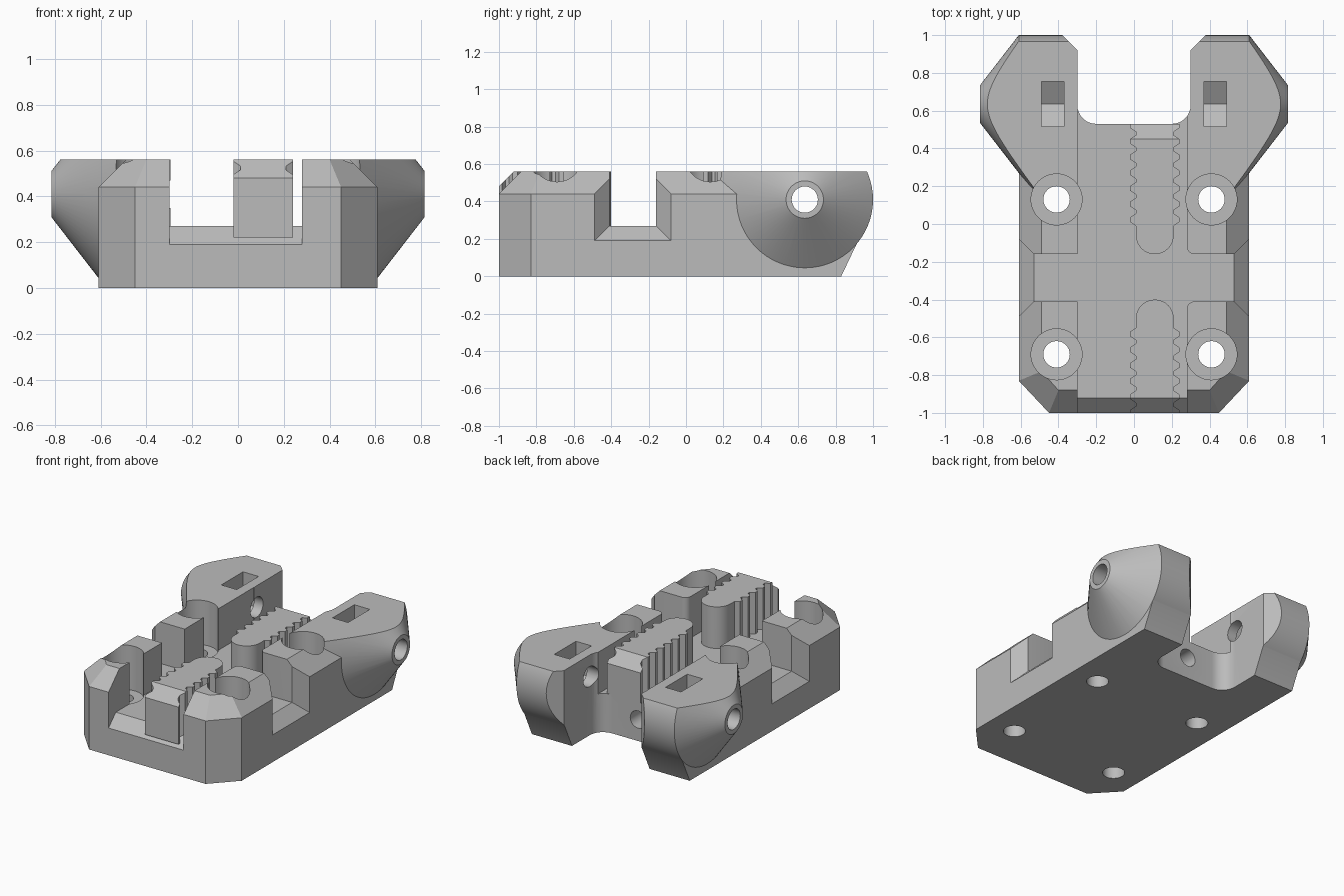
import bpy, bmesh, math
from mathutils import Vector

if "Cube" in bpy.data.objects:
    bpy.data.objects.remove(bpy.data.objects["Cube"], do_unlink=True)

grey = bpy.data.materials.new("plain_grey")
grey.use_nodes = True
COLOR = (0.5, 0.5, 0.5, 1)
grey.diffuse_color = COLOR
grey.node_tree.nodes["Principled BSDF"].inputs["Base Color"].default_value = COLOR

TOP, FLOOR = 0.56, 0.27
PIVOT_Y, PIVOT_Z = 0.635, 0.41


def loft(name, rings):
    """Closed solid through matching rings of 3D points."""
    bm = bmesh.new()
    loops = [[bm.verts.new(p) for p in ring] for ring in rings]
    n = len(loops[0])
    for a, b in zip(loops, loops[1:]):
        for i in range(n):
            j = (i + 1) % n
            bm.faces.new((a[i], a[j], b[j], b[i]))
    bm.faces.new(loops[0][::-1])
    bm.faces.new(loops[-1])
    bmesh.ops.recalc_face_normals(bm, faces=bm.faces)
    mesh = bpy.data.meshes.new(name)
    bm.to_mesh(mesh)
    bm.free()
    obj = bpy.data.objects.new(name, mesh)
    bpy.context.collection.objects.link(obj)
    mesh.materials.append(grey)
    return obj


def along_z(pts, z):
    return [(x, y, z) for x, y in pts]


def along_x(pts, x):
    return [(x, y, z) for y, z in pts]


def prism_z(name, pts, lo, hi):
    return loft(name, [along_z(pts, lo), along_z(pts, hi)])


def prism_x(name, pts, lo, hi):
    return loft(name, [along_x(pts, lo), along_x(pts, hi)])


def rect(x0, x1, y0, y1):
    return [(x0, y0), (x1, y0), (x1, y1), (x0, y1)]


def arc(cx, cy, r, start, end, n):
    angles = [math.radians(start + (end - start) * i / n) for i in range(n + 1)]
    return [(cx + r * math.cos(a), cy + r * math.sin(a)) for a in angles]


def circle(cx, cy, r, n=64):
    return arc(cx, cy, r, 0, 360, n)[:-1]


def combine(target, part, operation):
    mod = target.modifiers.new("join", "BOOLEAN")
    mod.operation, mod.solver, mod.object = operation, "EXACT", part
    bpy.context.view_layer.objects.active = target
    bpy.ops.object.modifier_apply(modifier=mod.name)
    bpy.data.objects.remove(part, do_unlink=True)


def add(part):
    combine(body, part, "UNION")


def cut(part):
    combine(body, part, "DIFFERENCE")


# Base plate with bevelled front corners and a sloped upper rim
half = [(0.45, -1), (0.61, -0.83), (0.61, 0.7)]
rim = [(0.4, -0.88), (0.49, -0.78), (0.49, 0.7)]
mirror = lambda pts: pts + [(-x, y) for x, y in reversed(pts)]
body = loft("carriage_body", [along_z(mirror(half), 0), along_z(mirror(half), 0.44),
                              along_z(mirror(rim), TOP)])

# Rear ears: disc, cone, fairing over the rim, and sloped foot
for s in (-1, 1):
    add(loft("ear", [along_x(circle(PIVOT_Y, PIVOT_Z, r), s * x)
                     for x, r in ((0.25, 0.365), (0.61, 0.365), (0.815, 0.1))]))
    add(loft("ear_fairing", [along_x([(PIVOT_Y, PIVOT_Z)] + arc(PIVOT_Y, PIVOT_Z, r, 90, 180, 16), s * x)
                             for x, r in ((0.45, 0.572), (0.61, 0.365))]))
    foot = [(0.5, 0), (0.83, 0), (0.93, 0.21), (0.9, 0.42), (0.5, 0.42)]
    add(prism_x("ear_foot", foot, s * 0.25, s * 0.61))
cut(prism_z("top_trim", rect(-1, 1, -1.2, 1.2), TOP, 1.2))

# Gap between the ears, with rounded inner corners
gap = arc(-0.2, 0.63, 0.1, 180, 270, 8) + arc(0.2, 0.63, 0.1, 270, 360, 8)
cut(prism_z("ear_gap", gap + [(0.3, 1.2), (-0.3, 1.2)], -0.1, 0.8))

# Long channel, its sloped front lip, and the cross notch
cut(prism_z("channel", rect(-0.3, 0.28, -1.2, 0.6), FLOOR, 0.8))
cut(prism_x("channel_lip", [(-1.1, 0.09), (-0.92, FLOOR), (-0.92, 0.4), (-1.1, 0.4)], -0.3, 0.28))
cut(prism_z("cross_notch", rect(-0.9, 0.9, -0.41, -0.16), FLOOR, 0.8))
for y, d in ((-0.41, -1), (-0.16, 1)):
    corner = arc(0.32, y + d * 0.04, 0.04, 180, 180 + d * 90, 6)
    cut(prism_z("notch_corner", [(0.27, y - d * 0.01)] + corner, FLOOR, 0.8))


def mouth(grow, z):
    return [(-0.41 - grow, z), (-0.16 + grow, z), (-0.16 + grow, 0.8), (-0.41 - grow, 0.8)]


for s in (-1, 1):
    cut(loft("notch_mouth", [along_x(mouth(0, FLOOR), s * 0.53),
                             along_x(mouth(0.12, FLOOR - 0.12), s * 0.65)]))
    # Screw holes with counterbores
    for y in (-0.69, 0.13):
        cut(prism_z("counterbore", circle(s * 0.41, y, 0.135, 48), 0.25, 0.8))
        cut(prism_z("screw_hole", circle(s * 0.41, y, 0.07, 32), -0.1, 0.5))
    # Ear bevel, pivot hole and nut pocket
    cut(prism_z("ear_bevel", [(s * 0.2, 0.82), (s * 0.2, 1.1), (s * 0.48, 1.1)], -0.1, 0.8))
    cut(prism_x("pivot_hole", circle(PIVOT_Y, PIVOT_Z, 0.07, 32), s * 0.2, s * 0.9))
    pocket = [(PIVOT_Y - 0.12, 0.8), (PIVOT_Y - 0.12, 0.34), (PIVOT_Y, 0.27),
              (PIVOT_Y + 0.12, 0.34), (PIVOT_Y + 0.12, 0.8)]
    cut(prism_x("nut_pocket", pocket, s * 0.37, s * 0.49))

# Blind hole in the rear wall
hole = circle(0, 0.15, 0.06, 32)
cut(loft("rear_hole", [[(x, y, z) for x, z in hole] for y in (0.25, 0.6)]))


def toothed_block(name, tip, center, end):
    """Belt block: rounded nose at tip, teeth down both sides to end."""
    d = 1 if end > center else -1
    pitch, start = 0.083, center + d * 0.05
    right = []
    for i in range(int(abs(end - start) / pitch) + 1):
        y = start + d * i * pitch
        for x, step in ((0.21, 0), (0.24, 0.02), (0.24, 0.045), (0.21, 0.065)):
            if abs(y + d * step * 1 - start) < abs(end - start):
                right.append((x, y + d * step))
    right.append((right[-1][0], end))
    nose = arc(0.11, center, 0.1, 180, 180 + d * 180, 16)
    pts = nose + right + [(0.22 - x, y) for x, y in reversed(right)]
    block = prism_z(name, pts, 0.22, TOP)
    wedge = [(end + d * 0.1, 0.38), (end - d * 0.08, TOP), (end - d * 0.08, 0.7), (end + d * 0.1, 0.7)]
    combine(block, prism_x("wedge", wedge, -0.2, 0.4), "DIFFERENCE")
    return block


# Belt blocks, trimmed to the sloped front lip by their own bevel
add(toothed_block("front_belt_block", -0.4, -0.5, -1))
add(toothed_block("rear_belt_block", -0.16, -0.06, 0.53))

# Crisp edges with smooth round surfaces
bpy.ops.object.select_all(action="DESELECT")
body.select_set(True)
bpy.context.view_layer.objects.active = body
bpy.ops.object.shade_smooth_by_angle(angle=math.radians(20))
